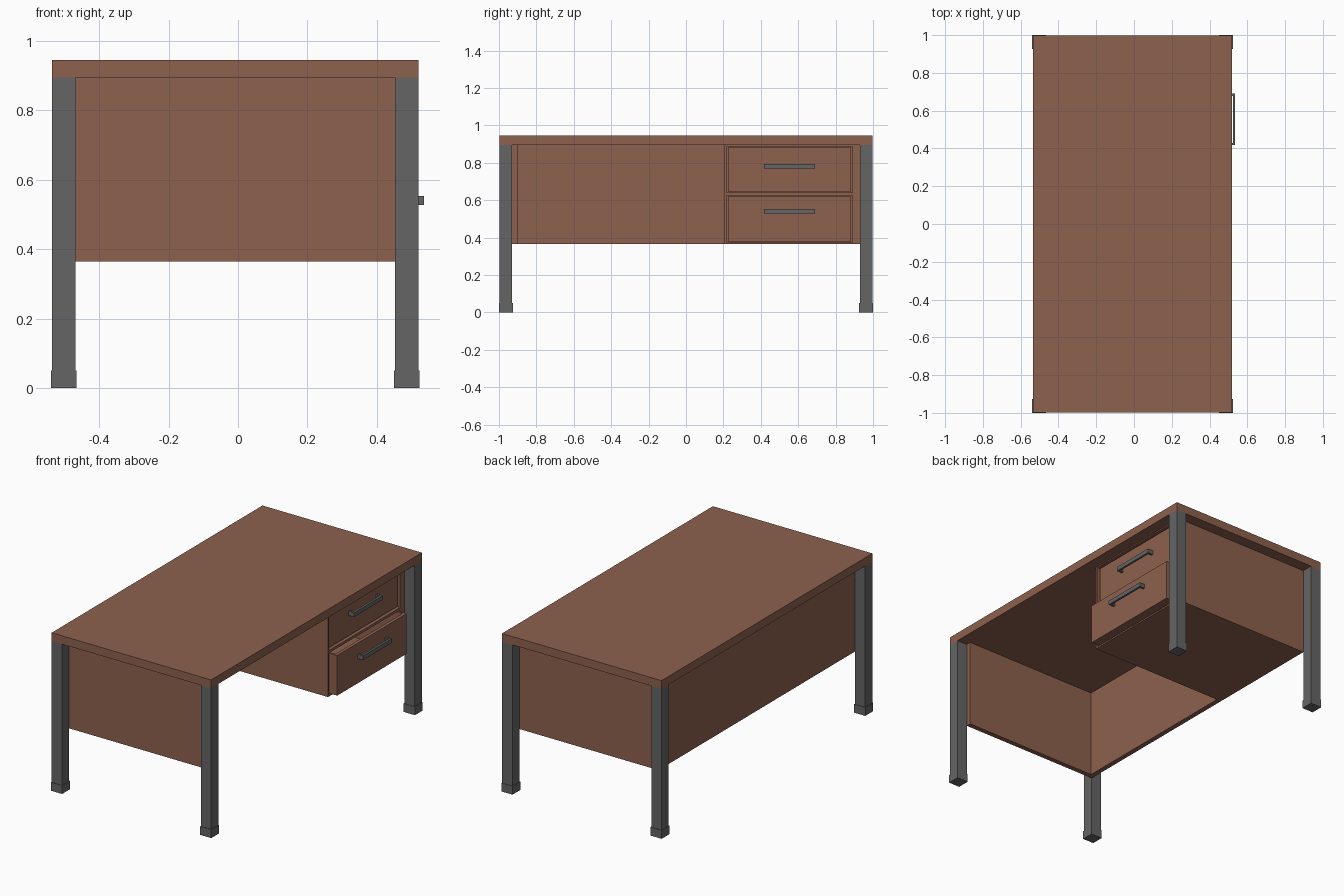
import bpy, bmesh
from mathutils import Vector

if "Cube" in bpy.data.objects:
    bpy.data.objects.remove(bpy.data.objects["Cube"])


def material(name, rgb):
    m = bpy.data.materials.new(name)
    m.diffuse_color = (*rgb, 1)
    m.use_nodes = True
    m.node_tree.nodes["Principled BSDF"].inputs["Base Color"].default_value = m.diffuse_color
    return m


WOOD = material("brown_wood", (0.27, 0.12, 0.077))
METAL = material("dark_metal", (0.13, 0.13, 0.13))


def boxes(name, mat, *specs):
    """One object made of boxes given as ((x0, x1), (y0, y1), (z0, z1))."""
    bm = bmesh.new()
    for spec in specs:
        lo, hi = (Vector(c) for c in zip(*spec))
        verts = bmesh.ops.create_cube(bm, size=1)["verts"]
        bmesh.ops.scale(bm, vec=hi - lo, verts=verts)
        bmesh.ops.translate(bm, vec=(lo + hi) / 2, verts=verts)
    mesh = bpy.data.meshes.new(name)
    bm.to_mesh(mesh)
    bm.free()
    mesh.materials.append(mat)
    obj = bpy.data.objects.new(name, mesh)
    bpy.context.collection.objects.link(obj)
    return obj


def handle(name, x, y0, y1, z0, z1, depth=0.036, t=0.013):
    """U-shaped pull: flat profile in xy, extruded upward."""
    pts = [(x, y0), (x + depth, y0), (x + depth, y1), (x, y1),
           (x, y1 - t), (x + depth - t, y1 - t), (x + depth - t, y0 + t), (x, y0 + t)]
    bm = bmesh.new()
    face = bm.faces.new([bm.verts.new((px, py, z0)) for px, py in pts])
    ext = bmesh.ops.extrude_face_region(bm, geom=[face])
    top = [g for g in ext["geom"] if isinstance(g, bmesh.types.BMVert)]
    bmesh.ops.translate(bm, vec=(0, 0, z1 - z0), verts=top)
    bmesh.ops.recalc_face_normals(bm, faces=bm.faces[:])
    mesh = bpy.data.meshes.new(name)
    bm.to_mesh(mesh)
    bm.free()
    mesh.materials.append(METAL)
    bpy.context.collection.objects.link(bpy.data.objects.new(name, mesh))


BACK, FRONT = -0.536, 0.52      # table top limits in x
LEG, UNDER = 0.068, 0.895       # leg width, underside of the top
LOW = 0.365                     # bottom of the panels
SIDE = 0.997
IN_BACK, IN_FRONT = BACK + LEG, FRONT - LEG
PANEL = 0.03

# Table top
boxes("table_top", WOOD, ((BACK, FRONT), (-SIDE, SIDE), (UNDER, 0.945)))

# Legs with slightly wider feet
for xn, x0 in (("back", BACK), ("front", IN_FRONT)):
    for yn, y0 in (("left", -SIDE), ("right", SIDE - LEG)):
        boxes(f"{xn}_{yn}_leg", METAL,
              ((x0, x0 + LEG), (y0, y0 + LEG), (0.05, UNDER)))
        boxes(f"{xn}_{yn}_foot", METAL,
              ((x0 - 0.003, x0 + LEG + 0.003), (y0 - 0.003, y0 + LEG + 0.003), (0, 0.05)))

# Modesty panel and side panels
ys = SIDE - LEG
boxes("back_panel", WOOD, ((IN_BACK, IN_BACK + PANEL), (-ys, ys), (LOW, UNDER)))
for name, y0 in (("left_panel", -ys), ("right_panel", ys - PANEL)):
    boxes(name, WOOD, ((IN_BACK + PANEL, IN_FRONT), (y0, y0 + PANEL), (LOW, UNDER)))

# Drawer cabinet shell
cx = (IN_BACK + PANEL, IN_FRONT)
boxes("drawer_cabinet", WOOD,
      (cx, (0.205, 0.217), (LOW, UNDER)),
      (cx, (0.889, ys - PANEL), (LOW, UNDER)),
      (cx, (0.217, 0.889), (LOW, 0.374)),
      (cx, (0.217, 0.889), (0.625, 0.64)),
      (cx, (0.217, 0.889), (0.888, UNDER)))

# Open-topped drawers, the lower one pulled out a little
for name, x, z0, z1 in (("upper", 0.44, 0.647, 0.882), ("lower", 0.50, 0.379, 0.619)):
    xb, y0, y1, t = x - 0.82, 0.224, 0.882, 0.012
    boxes(f"{name}_drawer", WOOD,
          ((x - 0.02, x), (y0, y1), (z0, z1)),
          ((xb, xb + t), (y0, y1), (z0, z1)),
          ((xb + t, x - 0.02), (y0, y0 + t), (z0, z1)),
          ((xb + t, x - 0.02), (y1 - t, y1), (z0, z1)),
          ((xb + t, x - 0.02), (y0 + t, y1 - t), (z0, z0 + t)))
    zc = 0.782 if name == "upper" else 0.54
    handle(f"{name}_drawer_handle", x, 0.417, 0.69, zc - 0.0125, zc + 0.0125)
